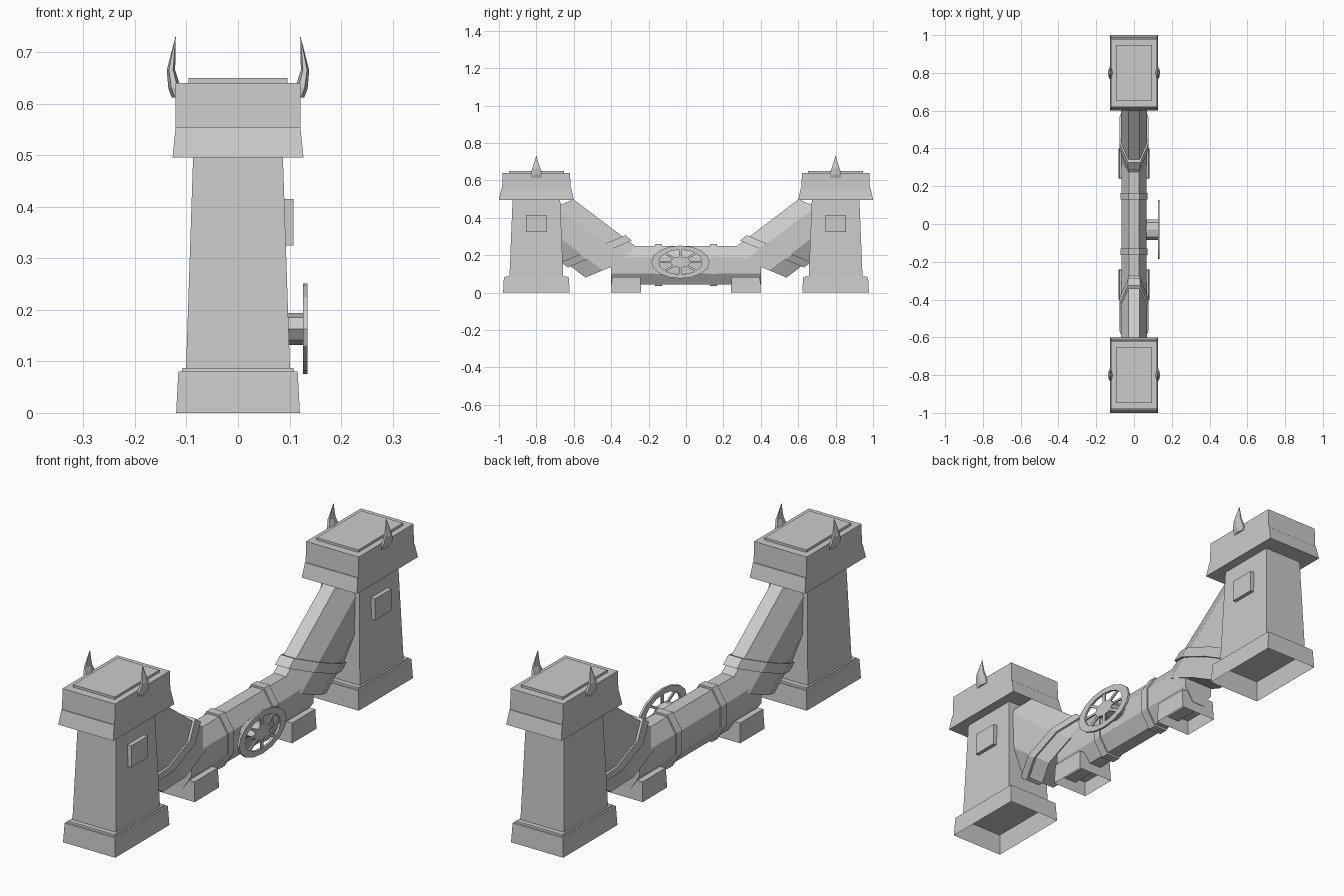
import bpy, bmesh, math
from mathutils import Matrix, Vector

cube = bpy.data.objects.get("Cube")
if cube:
    bpy.data.objects.remove(cube, do_unlink=True)

stone = bpy.data.materials.new("plain_grey")
stone.use_nodes = True
GREY = (0.6, 0.6, 0.6, 1)
stone.diffuse_color = GREY
stone.node_tree.nodes["Principled BSDF"].inputs["Base Color"].default_value = GREY

# The pipework is round in its own space, then squashed in x and stretched in y
STRETCH = 1.77
SQUASH = 0.635
PIPE_R = 0.104 / math.cos(math.pi / 8)
AXIS_Z = 0.146


def finish(name, bm):
    bmesh.ops.recalc_face_normals(bm, faces=bm.faces)
    mesh = bpy.data.meshes.new(name)
    bm.to_mesh(mesh)
    bm.free()
    mesh.materials.append(stone)
    obj = bpy.data.objects.new(name, mesh)
    bpy.context.collection.objects.link(obj)
    return obj


def block(name, y, z0, z1, bottom, top, x=0, recess=0):
    """Tapered box; bottom and top are half sizes. A recess hollows the underside."""
    bm = bmesh.new()
    bmesh.ops.create_cube(bm, size=2)
    for v in bm.verts:
        hx, hy = top if v.co.z > 0 else bottom
        v.co = (x + v.co.x * hx, y + v.co.y * hy, z1 if v.co.z > 0 else z0)
    if recess:
        bm.normal_update()
        under = min(bm.faces, key=lambda f: f.calc_center_median().z)
        bmesh.ops.inset_region(bm, faces=[under], thickness=0.006)
        bmesh.ops.translate(bm, verts=under.verts, vec=(0, 0, recess))
    return finish(name, bm)


def prism(name, start, tilt, length, radius, side=1, sides=8):
    """Pipe section from a start point, leaning by tilt from vertical towards +y."""
    bm = bmesh.new()
    bmesh.ops.create_cone(bm, cap_ends=True, segments=sides,
                          radius1=radius, radius2=radius, depth=length)
    place = (Matrix.Diagonal((SQUASH, STRETCH * side, 1, 1))
             @ Matrix.Translation(start)
             @ Matrix.Rotation(-tilt, 4, "X")
             @ Matrix.Translation((0, 0, length / 2))
             @ Matrix.Rotation(math.pi / sides, 4, "Z"))
    bm.transform(place)
    return finish(name, bm)


def horn(name, side, y):
    """Curved spike lofted through hexagonal sections."""
    bm = bmesh.new()
    rings = []
    for x, z, r in ((0.117, 0.612, 0.034), (0.123, 0.63, 0.036),
                    (0.130, 0.665, 0.024), (0.126, 0.695, 0.013), (0.121, 0.73, 0.001)):
        rings.append([bm.verts.new((side * (x + 0.34 * r * math.cos(k * math.pi / 3)),
                                    y + r * math.sin(k * math.pi / 3), z))
                      for k in range(6)])
    for a, b in zip(rings, rings[1:]):
        for k in range(6):
            n = (k + 1) % 6
            bm.faces.new((a[k], a[n], b[n], b[k]))
    bm.faces.new(rings[0])
    bm.faces.new(rings[-1])
    return finish(name, bm)


# Towers, horns, hatches and pipe saddles at both ends
for side, end in ((-1, "front"), (1, "back")):
    y = 0.8 * side
    block(end + "_tower_base", y, 0, 0.087, (0.12, 0.178), (0.108, 0.164), recess=0.08)
    block(end + "_tower_shaft", y, 0.08, 0.5, (0.101, 0.144), (0.087, 0.127))
    block(end + "_tower_cornice", y, 0.496, 0.555, (0.127, 0.2), (0.121, 0.187))
    block(end + "_tower_cap", y, 0.555, 0.64, (0.121, 0.183), (0.121, 0.18))
    block(end + "_tower_lid", y, 0.635, 0.65, (0.096, 0.147), (0.096, 0.147))
    block(end + "_hatch", y, 0.325, 0.415, (0.009, 0.055), (0.009, 0.055), x=0.099)
    block(end + "_pipe_saddle", 0.32 * side, 0, 0.082, (0.081, 0.08), (0.078, 0.076), recess=0.06)
    for hand, label in ((1, "left"), (-1, "right")):
        horn(f"{end}_{label}_horn", hand, y)

    # Rising pipe with its collar
    lean = math.atan2(0.597, 0.802)
    foot = Vector((0, 0.215, AXIS_Z))
    along = Vector((0, math.sin(lean), math.cos(lean)))
    prism(end + "_rising_pipe", foot, lean, 0.357, PIPE_R * 1.06, side)
    prism(end + "_rising_collar", foot + along * 0.075, lean, 0.035, PIPE_R * 1.16, side)
    # Collar on the level pipe
    prism(end + "_level_collar", (0, 0.073, AXIS_Z), math.pi / 2, 0.02, PIPE_R * 1.08, side)

# Level pipe across the middle
half = 0.4 / STRETCH
prism("level_pipe", (0, -half, AXIS_Z), math.pi / 2, 2 * half, PIPE_R)

# Valve wheel on the left flank
WHEEL = (Matrix.Translation((0, -0.03, 0.163)) @ Matrix.Diagonal((1, STRETCH, 1, 1))
         @ Matrix.Rotation(math.pi / 2, 4, "Y"))


def disc(name, radius, x0, x1, sides):
    bm = bmesh.new()
    bmesh.ops.create_cone(bm, cap_ends=True, segments=sides,
                          radius1=radius, radius2=radius, depth=x1 - x0)
    bm.transform(WHEEL @ Matrix.Translation((0, 0, (x0 + x1) / 2)))
    return finish(name, bm)


disc("valve_stem", 0.031, 0.04, 0.127, 8)
disc("valve_hub", 0.03, 0.126, 0.133, 12)

# Rim: a rectangle profile spun around the stem
bm = bmesh.new()
loop = [bm.verts.new((r, 0, z)) for r, z in
        ((0.066, 0.126), (0.088, 0.126), (0.088, 0.135), (0.066, 0.135))]
edges = [bm.edges.new((loop[k], loop[(k + 1) % 4])) for k in range(4)]
bmesh.ops.spin(bm, geom=loop + edges, cent=(0, 0, 0), axis=(0, 0, 1),
               angle=2 * math.pi, steps=16, use_merge=True)
bmesh.ops.remove_doubles(bm, verts=bm.verts, dist=0.0001)
bm.transform(WHEEL)
finish("valve_rim", bm)

# Spokes
bm = bmesh.new()
for k in range(8):
    turn = Matrix.Rotation(k * math.pi / 4, 4, "Z")
    bmesh.ops.create_cube(bm, size=1, matrix=turn @ Matrix.Translation((0.047, 0, 0.13))
                          @ Matrix.Diagonal((0.045, 0.009, 0.006, 1)))
bm.transform(WHEEL)
finish("valve_spokes", bm)
